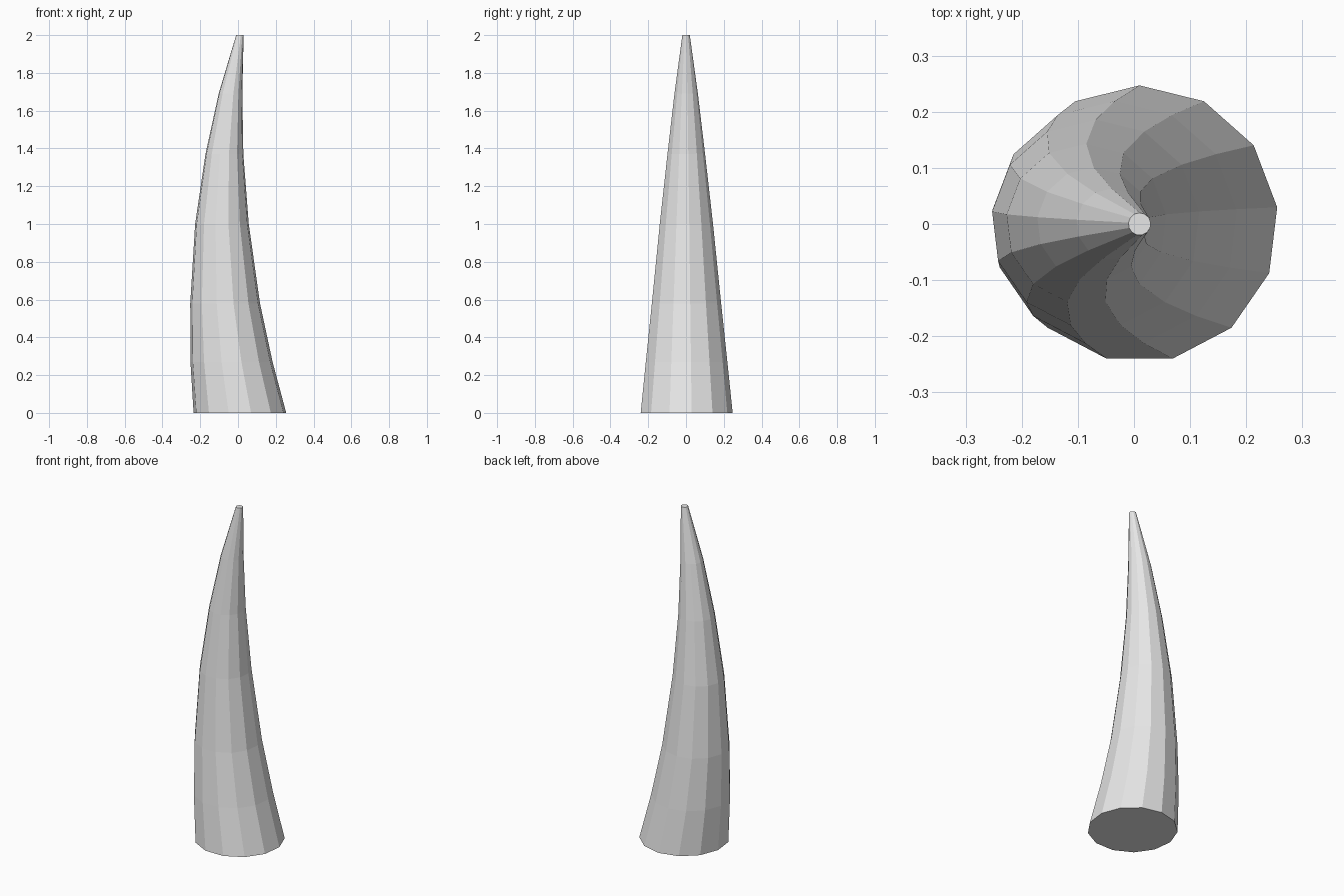
import bpy
import bmesh
from math import cos, sin, pi

cube = bpy.data.objects.get("Cube")
if cube:
    bpy.data.objects.remove(cube, do_unlink=True)

SIDES = 13

# Ring heights and radii, from base to tip
RINGS = [(0.0, 0.247), (0.27, 0.219), (0.58, 0.186), (1.0, 0.143),
         (1.37, 0.101), (1.69, 0.063), (2.0, 0.02)]


def bend(z):
    """Sideways offset of the horn's centre line."""
    return 0.01 - 0.095 * (1 - (z - 1) ** 2)


# Plain grey material
grey = bpy.data.materials.new("light grey")
grey.use_nodes = True
colour = (0.8, 0.8, 0.8, 1)
grey.diffuse_color = colour
grey.node_tree.nodes["Principled BSDF"].inputs["Base Color"].default_value = colour

# Curved, tapering horn lofted through the rings
bm = bmesh.new()
loops = []
for z, r in RINGS:
    angles = [pi / 2 + 2 * pi * i / SIDES for i in range(SIDES)]
    loops.append([bm.verts.new((bend(z) + r * cos(a), r * sin(a), z)) for a in angles])
for low, high in zip(loops, loops[1:]):
    for i in range(SIDES):
        j = (i + 1) % SIDES
        bm.faces.new((low[i], low[j], high[j], high[i]))

# Flat base and blunt tip
bm.faces.new(loops[0][::-1])
bm.faces.new(loops[-1])

mesh = bpy.data.meshes.new("horn")
bm.to_mesh(mesh)
bm.free()
mesh.materials.append(grey)
horn = bpy.data.objects.new("horn", mesh)
bpy.context.collection.objects.link(horn)
